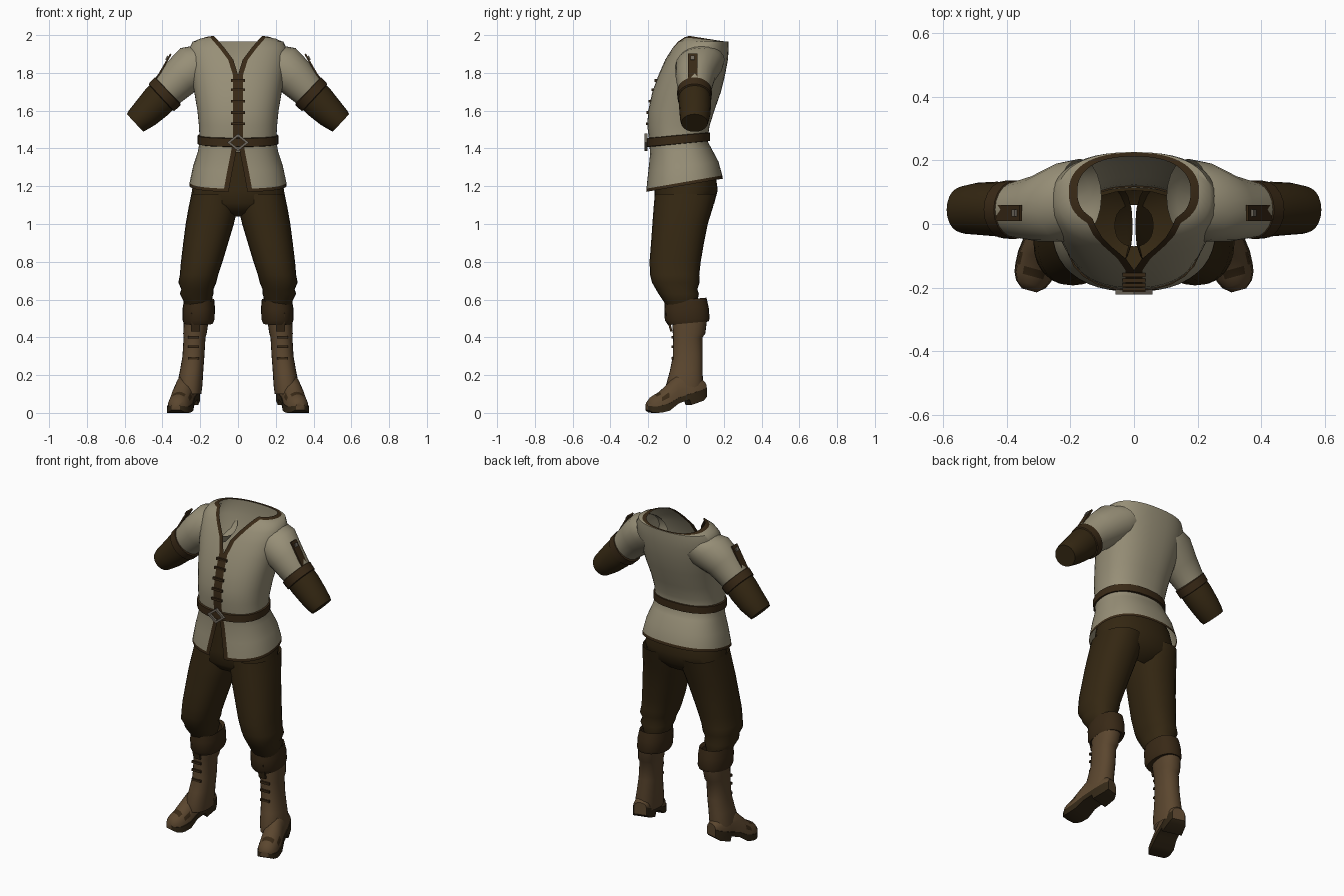
import bpy, bmesh, math
from mathutils import Vector, Matrix


def material(name, rgb):
    m = bpy.data.materials.new(name)
    m.diffuse_color = (*rgb, 1)
    return m


LINEN = material("linen", (0.31, 0.275, 0.185))
TRIM = material("dark_trim", (0.040, 0.022, 0.008))
CLOTH = material("brown_cloth", (0.034, 0.020, 0.006))
LEATHER = material("boot_leather", (0.105, 0.062, 0.028))
SOLE = material("sole", (0.032, 0.020, 0.008))
METAL = material("buckle_metal", (0.16, 0.14, 0.11))


def finish(name, bm, mats, mirror=False, angle=50):
    bmesh.ops.remove_doubles(bm, verts=bm.verts, dist=1e-4)
    bmesh.ops.recalc_face_normals(bm, faces=bm.faces)
    me = bpy.data.meshes.new(name)
    bm.to_mesh(me)
    bm.free()
    for m in mats:
        me.materials.append(m)
    me.shade_smooth()
    me.set_sharp_from_angle(angle=math.radians(angle))
    ob = bpy.data.objects.new(name, me)
    bpy.context.collection.objects.link(ob)
    if mirror:
        ob.modifiers.new("mirror", 'MIRROR')
    return ob


def loft(name, rings, mats, rule=None, closed=True, caps="", mirror=False, angle=50):
    """Skin a list of rings; rule(strip, column) picks the material slot."""
    bm = bmesh.new()
    vs = [[bm.verts.new(p) for p in r] for r in rings]
    n = len(rings[0])
    for i in range(len(rings) - 1):
        for j in range(n if closed else n - 1):
            k = (j + 1) % n
            f = bm.faces.new((vs[i][j], vs[i][k], vs[i + 1][k], vs[i + 1][j]))
            if rule:
                f.material_index = rule(i, j)
    if "s" in caps:
        bm.faces.new(vs[0])
    if "e" in caps:
        bm.faces.new(vs[-1])
    return finish(name, bm, mats, mirror, angle)


def spow(v, p):
    return math.copysign(abs(v) ** p, v)


def level(z, x0, x1, yf, yb, tilt=0, n=24, p=0.88):
    """Level rounded ring between the given limits; tilt raises its back."""
    pts = []
    for k in range(n):
        t = 2 * math.pi * k / n
        c = spow(math.cos(t), p)
        pts.append(Vector(((x0 + x1) / 2 + (x1 - x0) / 2 * spow(math.sin(t), p),
                           (yf + yb) / 2 - (yb - yf) / 2 * c, z + tilt * (1 - c) / 2)))
    return pts


def coat(z, hw, yf, yb, gap, tilt=0, n=40, p=0.85):
    """Ring open at the front by gap, its end columns being the trim."""
    t0, t1 = (math.asin((g / hw) ** (1 / p)) for g in (gap, gap + 0.027))
    ts = [t0] + [t1 + (2 * math.pi - 2 * t1) * k / n for k in range(n + 1)] + [2 * math.pi - t0]
    pts = []
    for t in ts:
        c = spow(math.cos(t), p)
        pts.append(Vector((hw * spow(math.sin(t), p), (yf + yb) / 2 - (yb - yf) / 2 * c,
                           z + tilt * (1 - c) / 2)))
    return pts


def arm(cx, cy, cz, ru, rv, n=20):
    """Ring across the slanted arm."""
    u = Vector((0.68, 0, 0.73))
    return [Vector((cx, cy, cz)) + u * ru * math.cos(2 * math.pi * k / n)
            + Vector((0, rv * math.sin(2 * math.pi * k / n), 0)) for k in range(n)]


def box(name, loc, size, mat, roty=0, rotx=0, mirror=False):
    bm = bmesh.new()
    bmesh.ops.create_cube(bm, size=1, matrix=Matrix.Translation(loc)
                          @ Matrix.Rotation(roty, 4, 'Y') @ Matrix.Rotation(rotx, 4, 'X')
                          @ Matrix.Diagonal((*size, 1)))
    return finish(name, bm, [mat], mirror, 30)


# Shirt body with slit skirt, dark placket, hem and neckline
shirt = [coat(*r) for r in (
    (1.17, .258, -.212, .195, .050, .07), (1.187, .256, -.211, .192, .047, .07),
    (1.28, .238, -.200, .172, .030, .05), (1.37, .212, -.190, .135, .012, .03),
    (1.44, .203, -.195, .113, 0), (1.52, .207, -.205, .125, 0),
    (1.60, .215, -.200, .150, 0), (1.70, .232, -.178, .185, 0),
    (1.79, .248, -.145, .207, 0), (1.87, .260, -.110, .222, .025),
    (1.93, .258, -.075, .226, .070), (1.965, .240, -.050, .226, .100),
    (1.99, .205, -.025, .224, .120, -.025), (2.0, .178, -.010, .212, .130, -.035))]
last = len(shirt[0]) - 2
loft("shirt", shirt, [LINEN, TRIM],
     lambda i, j: 1 if i in (0, len(shirt) - 2) or j in (0, last) else 0, closed=False)

# Sleeves, cuff bands, forearms
loft("sleeve", [arm(.17, .085, 1.87, .10, .12), arm(.22, .07, 1.84, .125, .125),
                arm(.30, .05, 1.78, .108, .105), arm(.37, .045, 1.71, .094, .088),
                arm(.40, .045, 1.68, .085, .082)], [LINEN], mirror=True)
loft("sleeve_band", [arm(.368, .045, 1.707, .090, .084), arm(.372, .045, 1.703, .101, .092),
                     arm(.405, .045, 1.67, .099, .091), arm(.408, .045, 1.667, .088, .084)],
     [TRIM], mirror=True)
loft("forearm", [arm(.385, .045, 1.69, .090, .084), arm(.43, .047, 1.645, .090, .086),
                 arm(.49, .048, 1.585, .080, .082), arm(.53, .045, 1.55, .070, .076),
                 arm(.545, .045, 1.535, .064, .070)], [CLOTH], caps="e", mirror=True)
box("sleeve_strap", (.413, .035, 1.80), (.009, .05, .23), TRIM, roty=-.522, mirror=True)
box("strap_button", (.374, .035, 1.878), (.014, .022, .022), METAL, roty=-.522, mirror=True)

# Placket ties
for z, y in ((1.53, -.207), (1.59, -.204), (1.65, -.192), (1.71, -.177), (1.76, -.160)):
    box("placket_tie", (0, y, z), (.072, .012, .014), TRIM)

# Belt and diamond buckle
loft("belt", [level(z, -w, w, -.204 - e, .122 + e, .03) for z, w, e in
              ((1.408, .205, -.006), (1.41, .215, .006), (1.453, .215, .006), (1.456, .205, -.006))],
     [TRIM])
bm = bmesh.new()
frame = [[Vector((a * s, y, 1.432 + b * s)) for a, b in ((.058, 0), (0, .046), (-.058, 0), (0, -.046))]
         for s, y in ((1, -.205), (1, -.221), (.66, -.221), (.66, -.205))]
bm.free()
loft("buckle", frame, [METAL], angle=20)

# Trousers: hips and legs
loft("trouser_hips", [level(*r) for r in (
    (1.38, -.185, .185, -.165, .105), (1.27, -.222, .222, -.168, .155),
    (1.18, -.244, .244, -.166, .168), (1.11, -.250, .250, -.168, .150),
    (1.06, -.130, .130, -.130, .105), (1.04, -.060, .060, -.070, .060))], [CLOTH])
loft("trouser_leg", [level(*r) for r in (
    (1.16, .004, .247, -.165, .162), (1.08, .004, .263, -.172, .140),
    (1.0, .022, .277, -.178, .115), (.90, .052, .290, -.185, .095),
    (.80, .082, .302, -.193, .078), (.73, .105, .308, -.190, .070),
    (.69, .115, .316, -.180, .072), (.655, .130, .300, -.160, .060),
    (.63, .130, .308, -.145, .068), (.59, .142, .288, -.118, .060),
    (.56, .150, .280, -.100, .060))], [CLOTH], mirror=True)

# Boot cuffs, shafts and laces
loft("boot_cuff", [level(*r) for r in (
    (.575, .145, .275, -.095, .095, .02), (.59, .126, .285, -.112, .108, .02),
    (.55, .122, .293, -.115, .120, .01), (.49, .124, .294, -.112, .125, .01),
    (.465, .132, .288, -.095, .120, .02), (.47, .160, .275, -.070, .095, .02))],
     [TRIM], mirror=True)
loft("boot_shaft", [level(*r) for r in (
    (.52, .150, .285, -.075, .115), (.42, .166, .290, -.070, .102),
    (.40, .172, .288, -.068, .088), (.30, .178, .294, -.070, .088),
    (.22, .184, .308, -.086, .088), (.15, .188, .322, -.105, .090),
    (.10, .194, .320, -.105, .088))], [LEATHER], mirror=True)
for z in (.29, .35, .40):
    box("boot_lace", (.236, -.071, z), (.06, .012, .014), TRIM, mirror=True)
box("cuff_strap", (.225, -.09, .48), (.045, .012, .10), TRIM, rotx=.25, mirror=True)


# Feet: turned out, with raised heel and dark sole
def foot_ring(s, w, zt, zb, h):
    o = Vector((.245, .10, 0)) + Vector((.264, -.964, 0)) * s
    side = [(-w, zb + h), (-w, zb), (w, zb), (w, zb + h)]
    dome = [(w * .94 * math.cos(math.pi * k / 10),
             zb + h + (zt - zb - h) * math.sin(math.pi * k / 10)) for k in range(11)]
    return [o + Vector((.964, .264, 0)) * a + Vector((0, 0, b)) for a, b in side + dome]


feet = [foot_ring(*r) for r in (
    (0, .038, .16, .085, .05), (.02, .052, .18, .065, .06), (.09, .060, .20, .042, .06),
    (.10, .058, .21, .070, .03), (.16, .060, .20, .050, .03), (.21, .066, .150, .012, .04),
    (.25, .064, .112, .002, .038), (.275, .060, .098, 0, .035),
    (.30, .048, .082, .003, .032), (.32, .024, .055, .015, .022))]


def foot_colour(i, j):
    if j < 4 or j == 14:
        return 1
    return 2 if (i == 6 and 7 <= j <= 10) or (i == 5 and j in (5, 12)) else 0


loft("boot_foot", feet, [LEATHER, SOLE, TRIM], foot_colour, caps="se", mirror=True, angle=40)
